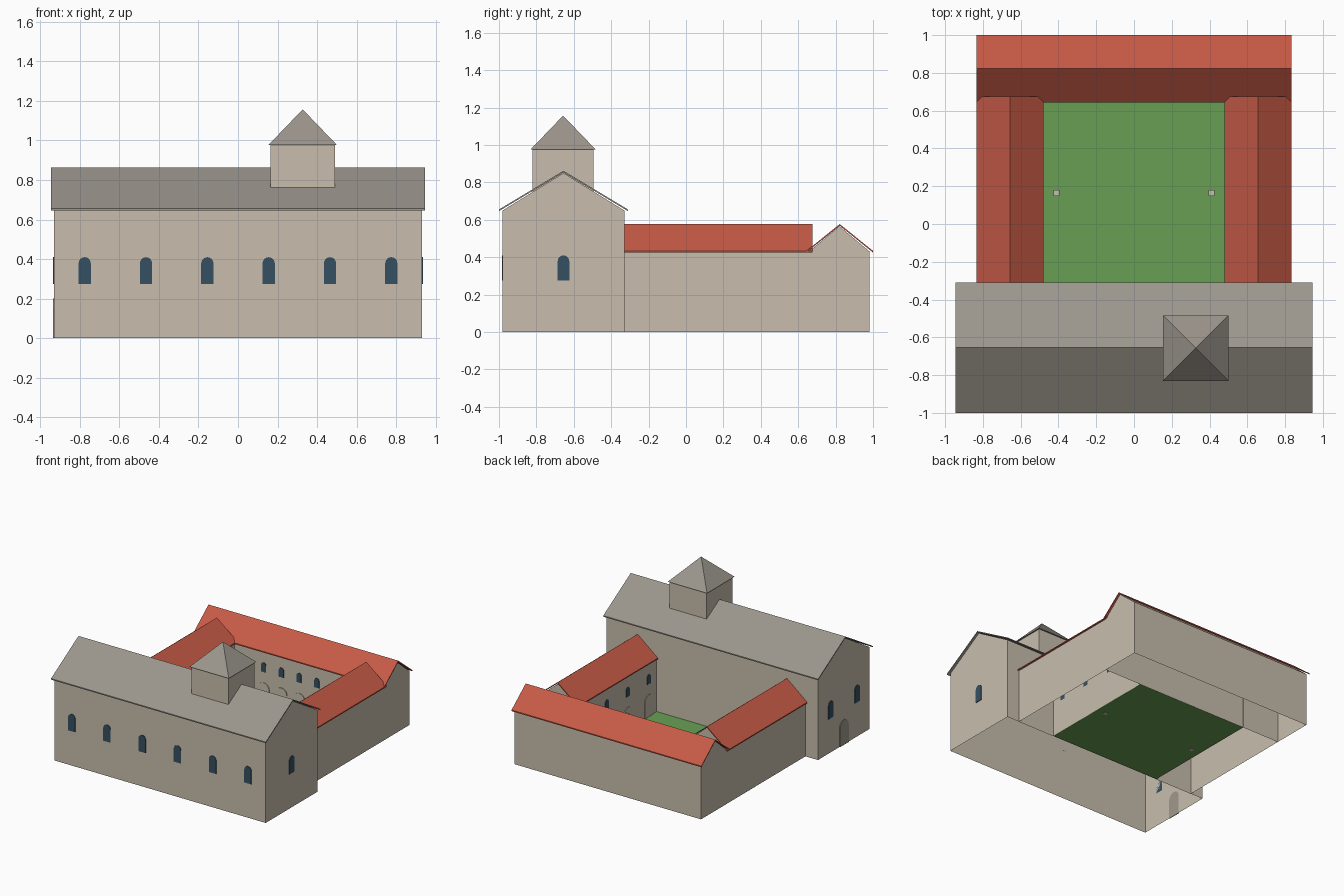
import bpy, bmesh, math
from mathutils import Vector

if "Cube" in bpy.data.objects:
    bpy.data.objects.remove(bpy.data.objects["Cube"])


def material(name, rgb):
    lin = [((c / 255 + 0.055) / 1.055) ** 2.4 for c in rgb]
    m = bpy.data.materials.new(name)
    m.diffuse_color = (*lin, 1)
    m.use_nodes = True
    m.node_tree.nodes["Principled BSDF"].inputs["Base Color"].default_value = m.diffuse_color
    return m


STONE = material("pale stone", (200, 190, 174))
SLATE = material("grey slate", (155, 149, 140))
TILE = material("red tile", (198, 90, 70))
GRASS = material("grass green", (104, 160, 84))
GLASS = material("dark blue glass", (54, 80, 98))
DOOR = material("door grey", (160, 152, 140))


def prism(name, profile, origin, u, out, length, mat, open_bottom=False):
    """Extrude a (u, z) profile from origin along the direction out."""
    u, out, origin = Vector(u), Vector(out), Vector(origin)
    bm = bmesh.new()
    near = [bm.verts.new(origin + u * a + Vector((0, 0, z))) for a, z in profile]
    far = [bm.verts.new(v.co + out * length) for v in near]
    bm.faces.new(near)
    bm.faces.new(far)
    n = len(profile)
    for i in range(n):
        j = (i + 1) % n
        bm.faces.new((near[i], near[j], far[j], far[i]))
    bmesh.ops.recalc_face_normals(bm, faces=bm.faces)
    if open_bottom:
        bottom = [f for f in bm.faces if all(v.co.z < 1e-4 for v in f.verts)]
        bmesh.ops.delete(bm, geom=bottom, context='FACES')
    me = bpy.data.meshes.new(name)
    bm.to_mesh(me)
    bm.free()
    me.materials.append(mat)
    ob = bpy.data.objects.new(name, me)
    bpy.context.collection.objects.link(ob)
    return ob


X, Y = (1, 0, 0), (0, 1, 0)


def gabled_walls(name, half, eave, peak, origin, u, out, length):
    prof = [(-half, 0), (half, 0), (half, eave), (0, peak), (-half, eave)]
    prism(name, prof, origin, u, out, length, STONE, True)


def gabled_roof(name, half, eave, peak, origin, u, out, length, mat, t=0.009):
    prof = [(-half, eave), (0, peak), (half, eave),
            (half, eave - t), (0, peak - t), (-half, eave - t)]
    prism(name, prof, origin, u, out, length, mat)


def arch_plate(name, pos, u, out, w, h, mat, thick=0.005):
    """Round-headed plate standing on pos, facing the direction out."""
    r = w / 2
    prof = [(-r, 0), (r, 0)]
    for i in range(9):
        a = math.pi * i / 8
        prof.append((r * math.cos(a), h - r + r * math.sin(a)))
    prism(name, prof, pos, u, out, thick, mat)


# Church hall
gabled_walls("church_walls", 0.325, 0.65, 0.85, (-0.93, -0.655, 0), Y, X, 1.86)
gabled_roof("church_roof", 0.345, 0.655, 0.862, (-0.945, -0.655, 0), Y, X, 1.89, SLATE)
for i in range(6):
    arch_plate("front_window", (-0.775 + 0.31 * i, -0.93 - 0.05, 0.275),
               X, (0, -1, 0), 0.062, 0.135, GLASS)
arch_plate("right_gable_window", (0.93, -0.655, 0.275), Y, X, 0.062, 0.135, GLASS)
for s in (-1, 1):
    arch_plate("left_gable_window", (-0.93, -0.655 + 0.165 * s, 0.275),
               Y, (-1, 0, 0), 0.062, 0.135, GLASS)
arch_plate("church_door", (-0.93, -0.655, 0), Y, (-1, 0, 0), 0.11, 0.2, DOOR)

# Tower with pyramid roof
TX, TY = 0.327, -0.657
prism("tower_walls", [(-0.163, 0.65), (0.163, 0.65), (0.163, 0.98), (-0.163, 0.98)],
      (TX, TY - 0.163, 0), X, Y, 0.326, STONE)
bpy.ops.mesh.primitive_cone_add(vertices=4, radius1=0.173 * math.sqrt(2), depth=0.18,
                                location=(TX, TY, 1.067), rotation=(0, 0, math.pi / 4))
bpy.context.object.name = "tower_roof"
bpy.context.object.data.materials.append(SLATE)

# Back wing
gabled_walls("back_wing_walls", 0.162, 0.43, 0.566, (-0.82, 0.82, 0), Y, X, 1.64)
gabled_roof("back_wing_roof", 0.178, 0.434, 0.577, (-0.835, 0.822, 0), Y, X, 1.67, TILE)
for i in range(6):
    x = -0.39 + 0.156 * i
    arch_plate("back_wing_window", (x, 0.658, 0.265), X, (0, -1, 0), 0.042, 0.075, GLASS)
    arch_plate("back_wing_arch", (x, 0.658, 0), X, (0, -1, 0), 0.1, 0.18, STONE)

# Side wings with courtyard arcades and posts
for s in (-1, 1):
    gabled_walls("side_wing_walls", 0.165, 0.43, 0.566, (0.655 * s, -0.332, 0), X, Y, 0.992)
    gabled_roof("side_wing_roof", 0.178, 0.434, 0.577, (0.657 * s, -0.33, 0), X, Y, 1.005, TILE)
    for i in range(4):
        y = -0.23 + 0.263 * i
        arch_plate("side_wing_window", (0.49 * s, y, 0.265), Y, (-s, 0, 0), 0.042, 0.075, GLASS)
        arch_plate("side_wing_arch", (0.49 * s, y, 0), Y, (-s, 0, 0), 0.1, 0.18, STONE)
    prism("courtyard_post", [(-0.016, 0), (0.016, 0), (0.016, 0.2), (-0.016, 0.2)],
          (0.41 * s, 0.149, 0), X, Y, 0.032, STONE)

# Courtyard lawn
prism("courtyard_lawn", [(-0.49, 0.002), (0.49, 0.002), (0.49, 0.006), (-0.49, 0.006)],
      (0, -0.33, 0), X, Y, 0.988, GRASS)
